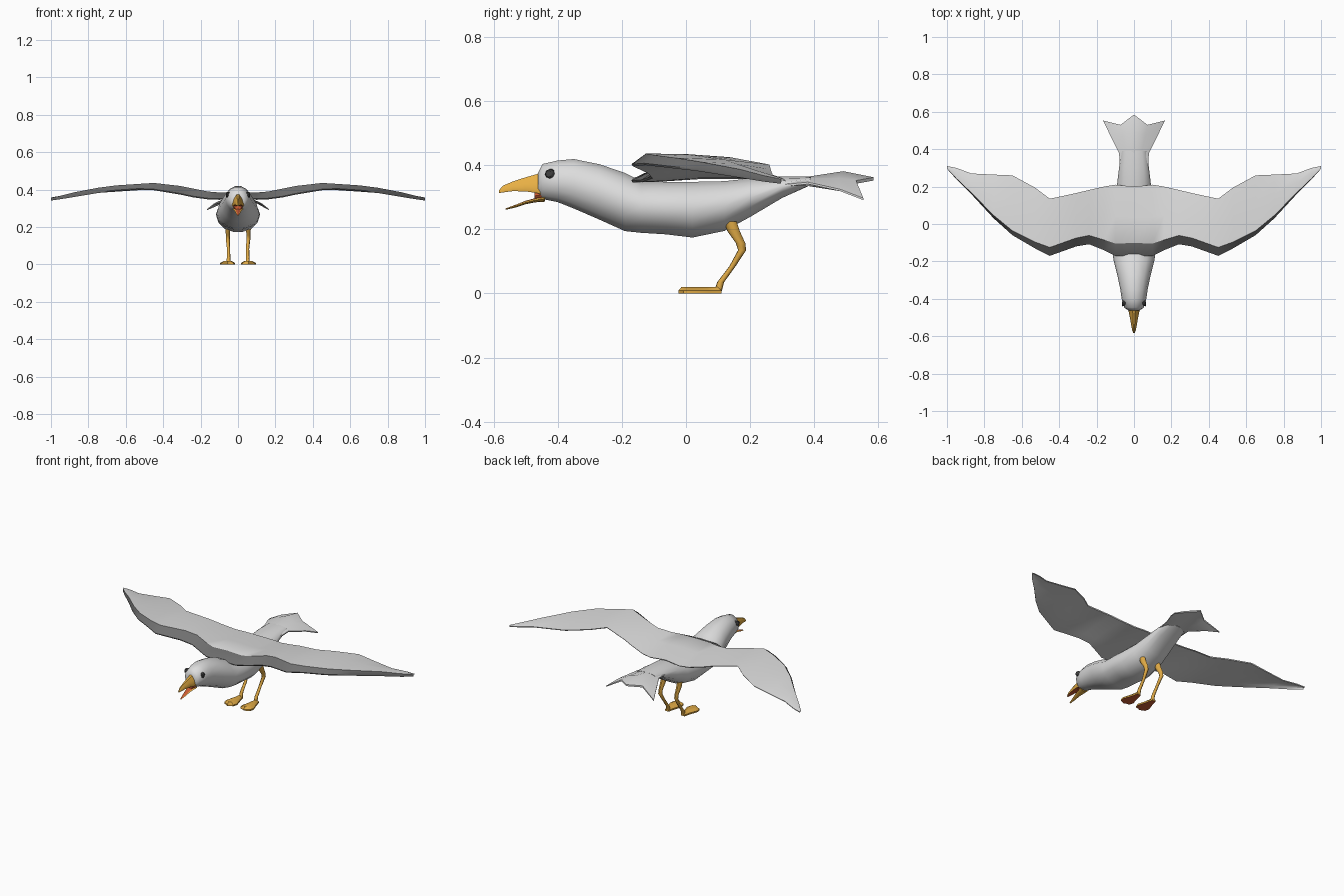
import bpy, bmesh, math
from mathutils import Vector

if "Cube" in bpy.data.objects:
    bpy.data.objects.remove(bpy.data.objects["Cube"])


def material(name, r, g, b):
    m = bpy.data.materials.new(name)
    m.diffuse_color = (r, g, b, 1)
    m.use_nodes = True
    m.node_tree.nodes["Principled BSDF"].inputs["Base Color"].default_value = m.diffuse_color
    return m


PALE = material("pale grey feathers", 0.72, 0.72, 0.72)
DARK = material("dark grey feathers", 0.16, 0.16, 0.16)
BEAK = material("beak yellow", 0.82, 0.44, 0.06)
LEG = material("leg yellow", 0.74, 0.40, 0.06)
RED = material("mouth red", 0.62, 0.11, 0.035)
EYE = material("eye dark grey", 0.055, 0.055, 0.055)


def loft(name, rings, mats, rule=None, angle=60):
    """Skin a list of equal-length closed rings and cap both ends."""
    bm = bmesh.new()
    vs = [[bm.verts.new(p) for p in ring] for ring in rings]
    n = len(rings[0])
    for a, b in zip(vs, vs[1:]):
        for i in range(n):
            j = (i + 1) % n
            bm.faces.new((a[i], a[j], b[j], b[i]))
    bm.faces.new(vs[0])
    bm.faces.new(vs[-1])
    bmesh.ops.recalc_face_normals(bm, faces=bm.faces)
    bm.normal_update()
    for f in bm.faces:
        if rule:
            f.material_index = int(rule(f))
    me = bpy.data.meshes.new(name)
    bm.to_mesh(me)
    bm.free()
    for m in mats:
        me.materials.append(m)
    ob = bpy.data.objects.new(name, me)
    bpy.context.collection.objects.link(ob)
    bpy.context.view_layer.objects.active = ob
    ob.select_set(True)
    bpy.ops.object.shade_smooth_by_angle(angle=math.radians(angle))
    ob.select_set(False)
    return ob


def oval(y, lo, hi, w, n=12):
    c, r = (lo + hi) / 2, (hi - lo) / 2
    return [(w * math.cos(2 * math.pi * i / n), y, c + r * math.sin(2 * math.pi * i / n))
            for i in range(n)]


def wedge(y, lo, hi, w):
    """Beak section: flat below, steep sides, narrow ridge on top."""
    h = hi - lo
    return [(-w * .9, y, lo), (w * .9, y, lo), (w, y, lo + .15 * h), (w * .75, y, lo + .6 * h),
            (w * .25, y, hi), (-w * .25, y, hi), (-w * .75, y, lo + .6 * h), (-w, y, lo + .15 * h)]


# Body with head: y, bottom, top, half width
body = [(-.462, .305, .375, .030), (-.447, .293, .405, .052), (-.40, .283, .416, .066),
        (-.35, .263, .421, .073), (-.27, .228, .405, .090), (-.19, .192, .378, .110),
        (-.14, .187, .352, .115), (-.06, .182, .350, .118), (.02, .172, .350, .115),
        (.12, .193, .352, .102), (.20, .237, .360, .092), (.30, .297, .366, .080),
        (.39, .338, .364, .066)]
loft("body", [oval(*s, n=14) for s in body], [PALE])

# Beak halves and the mouth between them
upper = [(-.44, .306, .384, .036), (-.465, .313, .372, .029), (-.50, .318, .362, .022),
         (-.54, .319, .349, .015), (-.57, .315, .336, .009), (-.583, .313, .322, .004)]
loft("upper_beak", [wedge(*s) for s in upper], [BEAK, RED], lambda f: f.normal.z < -.7, 40)
lower = [(-.44, .286, .306, .028), (-.47, .284, .297, .022), (-.50, .278, .289, .016),
         (-.53, .268, .277, .011), (-.562, .261, .265, .004)]
loft("lower_beak", [oval(*s, n=8) for s in lower], [BEAK, RED],
     lambda f: f.normal.z > .8, 40)
loft("mouth_corner", [oval(-.45, .290, .325, .027, 8), oval(-.472, .292, .316, .018, 8)], [RED])

# Wings: x, leading y, trailing y, leading z, top z, trailing z, dark band depth
half = [(0, -.17, .20, .356, .388, .368, .068), (.10, -.17, .21, .352, .385, .362, .066),
        (.16, -.14, .20, .354, .390, .365, .055), (.24, -.108, .182, .365, .406, .382, .047),
        (.31, -.12, .165, .380, .420, .40, .045), (.45, -.17, .135, .403, .436, .425, .045),
        (.53, -.13, .195, .406, .431, .414, .034), (.65, -.06, .26, .398, .423, .402, .024),
        (.75, .03, .264, .388, .410, .387, .016), (.87, .16, .27, .368, .387, .370, .008),
        (.95, .24, .30, .355, .367, .360, .004), (1.0, .295, .31, .348, .356, .354, .002)]


def wing_ring(s, side):
    x, le, te, zl, zt, ze, band = s
    span = te - le
    thick = .028 * min(1, span / .3)
    pts = [(le, zl), (le + band, zt), (le + .55 * span, .6 * zt + .4 * ze + .003), (te, ze),
           (te - .01 * span, ze - .005), (le + .55 * span, .6 * zt + .4 * ze - thick * .7),
           (le + .2 * span, (zl + zt) / 2 - thick * .75), (le + .01 * span, zl - .006)]
    return [(side * x, y, z) for y, z in pts]


def wing_dark(f):
    return -.75 < f.normal.z < .93 and f.normal.y < -.25


loft("wings", [wing_ring(s, -1) for s in half[:0:-1]] + [wing_ring(s, 1) for s in half],
     [PALE, DARK], wing_dark, 35)

# Tail fan: half rows of x, y, z from the middle outwards
rows = [[(0, .29, .362), (.04, .29, .357), (.074, .29, .338)],
        [(0, .38, .364), (.04, .38, .359), (.080, .38, .347)],
        [(0, .49, .381), (.06, .475, .359), (.130, .48, .325)],
        [(0, .585, .362), (.072, .53, .352), (.165, .553, .297)]]
rings = []
for r in rows:
    top = [(-x, y, z) for x, y, z in r[:0:-1]] + r
    t = .024 if r is not rows[-1] else .01
    rings.append(top + [(x, y, z - (t if abs(x) < .073 else .006)) for x, y, z in reversed(top)])
loft("tail", rings, [PALE], None, 50)


def flat_ring(x, y, z, rx, ry, n=7):
    return [(x + rx * math.cos(2 * math.pi * i / n), y + ry * math.sin(2 * math.pi * i / n), z)
            for i in range(n)]


for side, word in ((-1, "left"), (1, "right")):
    x = side * .055
    # Leg: y, z, half width, half depth
    leg = [(.138, .225, .014, .020), (.148, .195, .014, .020), (.170, .157, .011, .015),
           (.175, .135, .011, .013), (.145, .085, .009, .010), (.108, .035, .010, .011),
           (.100, .008, .011, .012)]
    loft(word + "_leg", [flat_ring(x - side * .004 * (z < .1), y, z, a, b)
                         for y, z, a, b in leg], [LEG])

    # Webbed foot: outline fanned towards the front, red sole
    outline = [(-.012, .110), (-.022, .07), (-.038, .015), (-.030, -.012), (-.012, -.014),
               (.002, -.024), (.018, -.014), (.034, -.008), (.040, .02), (.022, .07), (.012, .110)]
    loft(word + "_foot", [[(x + side * u, v, 0) for u, v in outline],
                          [(x + side * u, v, .009) for u, v in outline],
                          [(x + side * u * .45, .04 + (v - .04) * .85, .020) for u, v in outline]],
         [LEG, RED], lambda f: f.normal.z < -.5, 40)

    # Eye: a shallow dark button on the side of the head
    c, n = Vector((side * .059, -.425, .373)), 8
    loft(word + "_eye", [[(c.x + side * d, c.y + r * math.cos(2 * math.pi * i / n) - d * .5,
                           c.z + r * math.sin(2 * math.pi * i / n)) for i in range(n)]
                         for d, r in ((-.014, .015), (.001, .0145), (.005, .010))], [EYE], None, 30)
